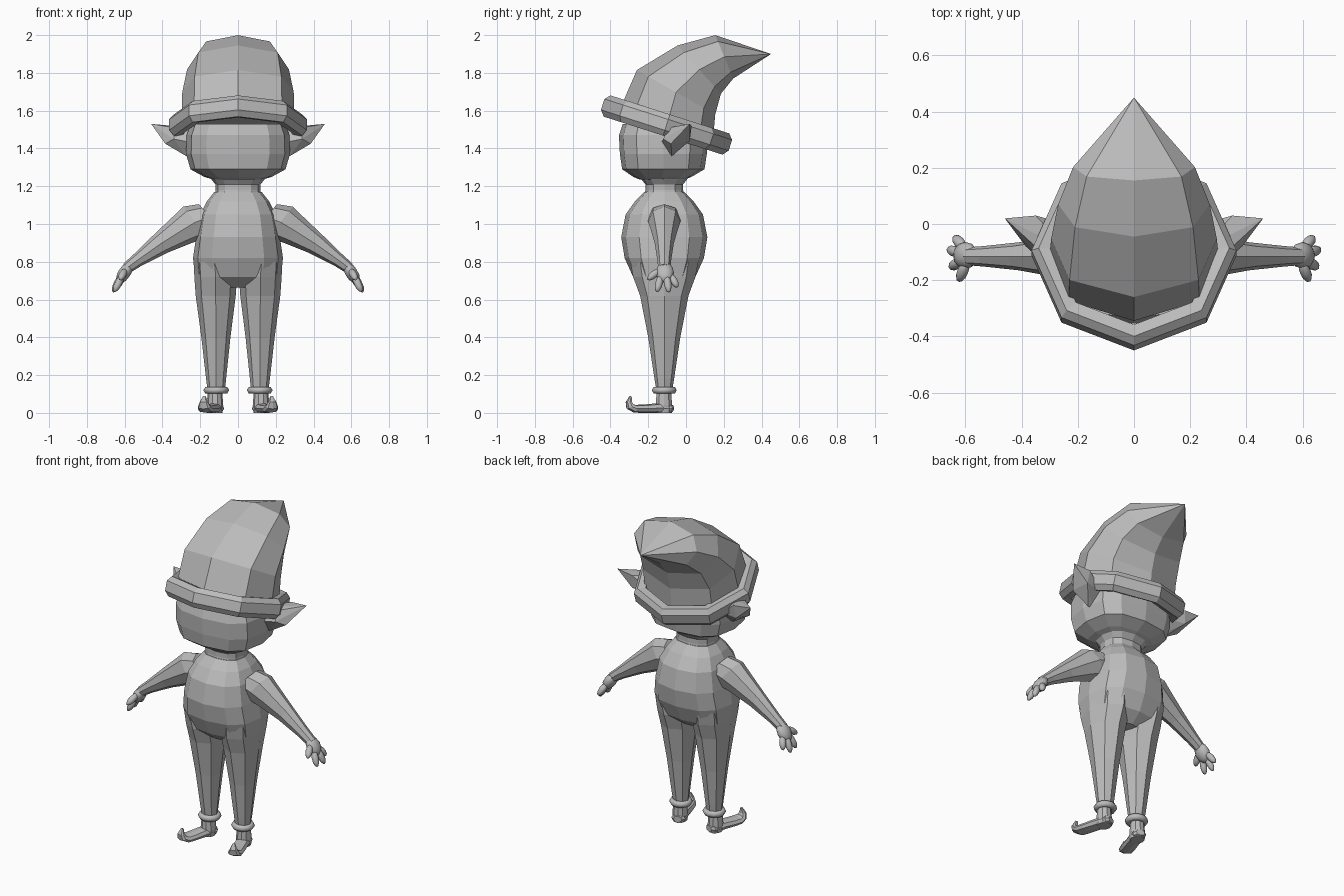
import bpy, bmesh, math
from mathutils import Vector, Matrix

if "Cube" in bpy.data.objects:
    bpy.data.objects.remove(bpy.data.objects["Cube"])

grey = bpy.data.materials.new("plain_grey")
grey.diffuse_color = (0.5, 0.5, 0.5, 1)
grey.use_nodes = True
grey.node_tree.nodes["Principled BSDF"].inputs["Base Color"].default_value = grey.diffuse_color
YC = -0.115  # middle of the body in depth


def finish(name, bm, smooth=False):
    bmesh.ops.recalc_face_normals(bm, faces=bm.faces)
    for f in bm.faces:
        f.smooth = smooth
    me = bpy.data.meshes.new(name)
    bm.to_mesh(me)
    bm.free()
    me.materials.append(grey)
    ob = bpy.data.objects.new(name, me)
    bpy.context.collection.objects.link(ob)
    return ob


def ring(c, u, v, n=8, p=1.0):
    """Closed (super)elliptical section around c spanned by u and v."""
    c, u, v = Vector(c), Vector(u), Vector(v)
    pw = lambda t: math.copysign(abs(t) ** p, t) if abs(t) > 1e-6 else 0.0
    return [c + u * pw(math.cos(a)) + v * pw(math.sin(a))
            for a in (2 * math.pi * i / n for i in range(n))]


def loft(name, rings, tip=None, closed=False, smooth=False):
    """Skin a list of rings; cap the ends, or end in a point, or close as a torus."""
    bm = bmesh.new()
    rows = [[bm.verts.new(p) for p in r] for r in rings]
    n = len(rows[0])
    pairs = list(zip(rows, rows[1:])) + ([(rows[-1], rows[0])] if closed else [])
    for a, b in pairs:
        for i in range(n):
            j = (i + 1) % n
            bm.faces.new((a[i], a[j], b[j], b[i]))
    if not closed:
        bm.faces.new(rows[0])
        if tip:
            t = bm.verts.new(tip)
            for i in range(n):
                bm.faces.new((rows[-1][i], rows[-1][(i + 1) % n], t))
        else:
            bm.faces.new(rows[-1])
    return finish(name, bm, smooth)


def blob(name, a, b, rx, ry):
    """Ellipsoid stretched from a to b."""
    a, b = Vector(a), Vector(b)
    z = (b - a).normalized()
    x = Vector((0, 1, 0)).cross(z).normalized()
    y = z.cross(x)
    m = Matrix((x * rx, y * ry, z * (b - a).length / 2)).transposed().to_4x4()
    m.translation = (a + b) / 2
    bm = bmesh.new()
    bmesh.ops.create_icosphere(bm, subdivisions=2, radius=1, matrix=m)
    return finish(name, bm, True)


def stack(name, rows, p):
    """Horizontal sections: z, centre y, half width, half depth."""
    return loft(name, [ring((0, y, z), (w, 0, 0), (0, d, 0), 12, p) for z, y, w, d in rows])


# Torso, neck and head
stack("torso", [(1.17, YC, .125, .105), (1.12, YC, .165, .155), (1.05, YC, .20, .205),
                (.93, YC, .222, .228), (.82, YC, .238, .21), (.72, YC, .228, .165),
                (.665, YC, .10, .10)], .78)
stack("neck", [(1.14, YC, .125, .107), (1.18, YC, .118, .10), (1.21, YC, .12, .10),
               (1.26, YC, .16, .14)], .8)
stack("head", [(1.235, -.125, .13, .12), (1.25, -.125, .18, .155), (1.29, -.12, .252, .218),
               (1.37, -.12, .275, .23), (1.47, -.12, .272, .235), (1.53, -.12, .25, .215)], .72)

# Hat: sections leaning back, each from a front to a back point (y, z)
hat = []
for fy, fz, by, bz, w in [(-.345, 1.62, .14, 1.42, .30), (-.26, 1.815, .155, 1.58, .295),
                          (-.045, 1.945, .185, 1.69, .27), (.155, 2.0, .25, 1.77, .217)]:
    f, b = Vector((0, fy, fz)), Vector((0, by, bz))
    hat.append(ring((f + b) / 2, (w, 0, 0), (f - b) / 2, 8))
    for i, q in enumerate(hat[-1]):
        if i % 2:                       # push the corners out a little
            q.x *= 1.1
loft("hat", hat, tip=(0, .45, 1.90))

# Hat band: bevelled eight sided hoop, tilted down to the back
slope = Vector((0, 1, -.32))
up = Vector((0, .32, 1)).normalized()
band = []
for s, h in [(.80, -.05), (.93, -.06), (1, -.03), (1, .03), (.93, .058), (.80, .05)]:
    band.append(ring(Vector((0, -.103, 1.525)) + up * h, (.365 * s, 0, 0), slope * .338 * s))
loft("hat_band", band, closed=True)

for s, side in ((-1, "left"), (1, "right")):
    P = lambda x, y, z: Vector((s * x, y, z))

    # Pointed ear
    bm = bmesh.new()
    for q in [(.24, -.075, 1.36), (.24, -.13, 1.43), (.24, .0, 1.44), (.24, -.09, 1.51),
              (.275, -.075, 1.36), (.385, -.08, 1.425), (.35, .03, 1.52), (.36, .02, 1.44),
              (.34, -.12, 1.45), (.34, -.09, 1.51), (.46, .02, 1.53)]:
        bm.verts.new(P(*q))
    out = bmesh.ops.convex_hull(bm, input=bm.verts)
    bmesh.ops.delete(bm, geom=list({g for g in out["geom_interior"] + out["geom_unused"]
                                    if isinstance(g, bmesh.types.BMVert)}), context='VERTS')
    finish(side + "_ear", bm)

    # Tapered leg
    loft(side + "_leg", [ring(P(x, YC, z), (w, 0, 0), (0, d, 0), 8)
                         for z, x, w, d in [(.80, .125, .11, .18), (.72, .118, .113, .165),
                                            (.62, .118, .106, .128), (.40, .117, .077, .085),
                                            (.18, .116, .053, .052), (.12, .115, .046, .042)]])

    # Sloping arm: centre x, z, half thickness, half depth
    along = P(.6, 0, .8)
    loft(side + "_arm", [ring(P(x, YC, z), P(t * .62, 0, t * .78), (0, d, 0), 8)
                         for x, z, t, d in [(.15, 1.035, .09, .085), (.225, 1.01, .105, .085),
                                            (.30, .965, .085, .07), (.41, .895, .06, .05),
                                            (.53, .81, .037, .037), (.59, .765, .03, .032)]])

    # Hand with a thumb and three fingers
    blob(side + "_palm", P(.565, -.112, .795), P(.635, -.112, .69), .034, .048)
    for name, a, b in [("thumb", (.595, -.135, .76), (.625, -.205, .705)),
                       ("front_finger", (.61, -.13, .735), (.655, -.155, .64)),
                       ("middle_finger", (.615, -.105, .735), (.662, -.09, .637)),
                       ("back_finger", (.605, -.085, .735), (.64, -.045, .665))]:
        blob(side + "_" + name, P(*a), P(*b), .02, .02)

    # Rolled ankle cuff
    loft(side + "_cuff", [ring(P(.115, YC, .12 + .02 * math.sin(a)),
                               (.048 + .02 * math.cos(a), 0, 0),
                               (0, .046 + .02 * math.cos(a), 0), 12)
                          for a in (math.tau * k / 6 for k in range(6))],
         closed=True, smooth=True)

    # Shoe: ankle column and a sole with a curled toe, turned outwards
    loft(side + "_shoe_ankle", [ring(P(.122, YC - .002, z), (w, 0, 0), (0, d, 0), 10)
                                for z, w, d in [(.0, .04, .045), (.04, .044, .046),
                                                (.115, .038, .04)]])
    fwd = P(.30, -.95, 0).normalized()
    wide = Vector((-fwd.y, fwd.x, 0))
    heel = P(.122, YC, 0)
    rows = []
    for d, z, w, h, tilt in [(-.046, .024, .025, .018, 0), (-.03, .024, .042, .024, 0),
                             (.05, .025, .042, .025, 0), (.12, .022, .044, .022, 0),
                             (.165, .022, .043, .021, .2), (.19, .034, .034, .021, .9),
                             (.197, .058, .022, .016, 1.5), (.187, .088, .008, .006, 1.9)]:
        top = fwd * -math.sin(tilt) + Vector((0, 0, math.cos(tilt)))
        rows.append(ring(heel + fwd * d + Vector((0, 0, z)), wide * w, top * h, 8, .8))
    loft(side + "_shoe", rows)
